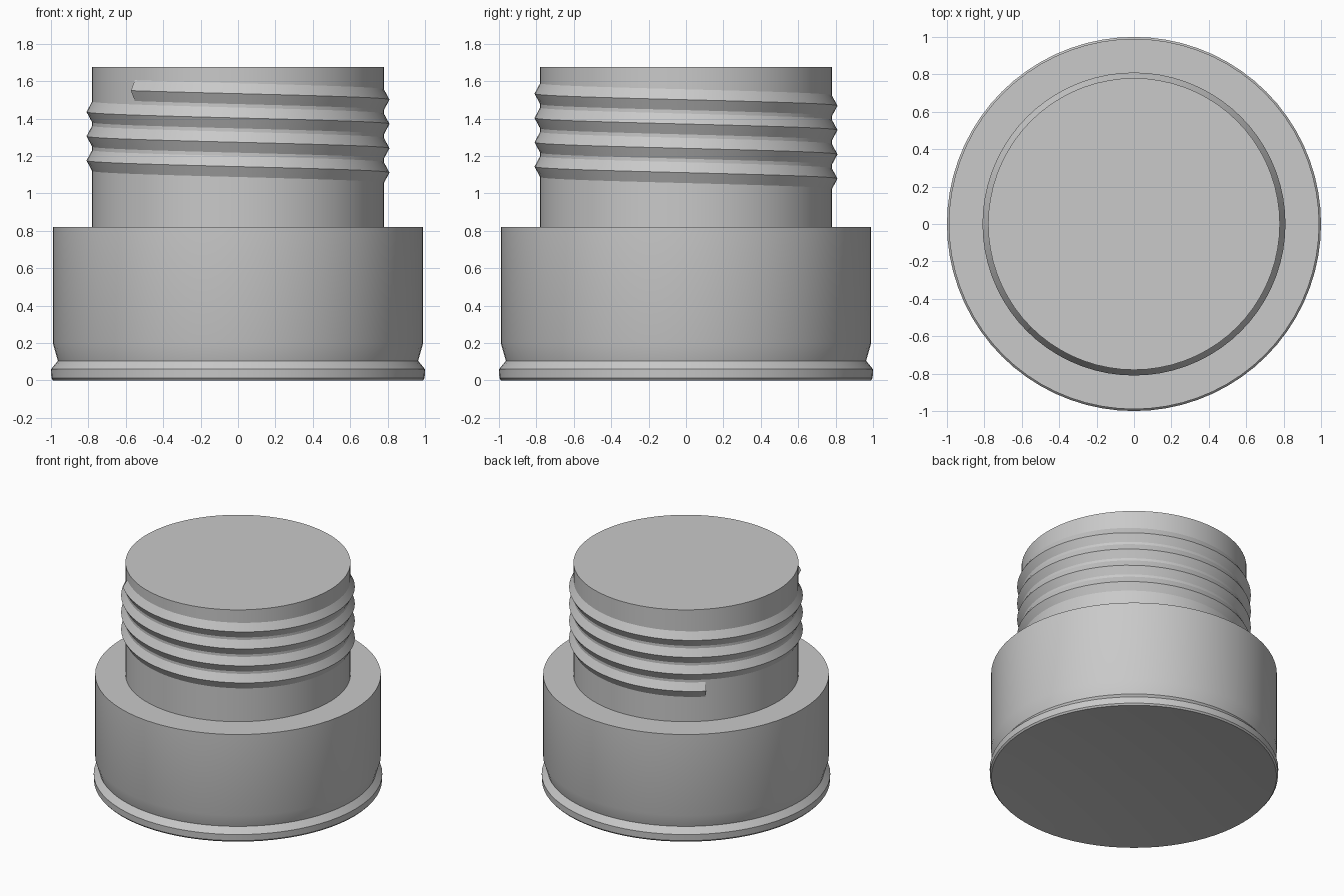
import bpy, bmesh
from math import radians, cos, sin

cube = bpy.data.objects.get("Cube")
if cube:
    bpy.data.objects.remove(cube)

SIDES = 72

grey = bpy.data.materials.new("light grey")
colour = (0.585, 0.585, 0.585, 1)
grey.diffuse_color = colour
grey.use_nodes = True
for node in grey.node_tree.nodes:
    if node.type == 'BSDF_PRINCIPLED':
        node.inputs["Base Color"].default_value = colour


def sweep(name, sections):
    """Skin rings of points and cap both ends."""
    bm = bmesh.new()
    rings = [[bm.verts.new(p) for p in s] for s in sections]
    for a, b in zip(rings, rings[1:]):
        n = len(a)
        for i in range(n):
            j = (i + 1) % n
            bm.faces.new((a[i], a[j], b[j], b[i]))
    bm.faces.new(rings[0])
    bm.faces.new(rings[-1])
    bmesh.ops.recalc_face_normals(bm, faces=bm.faces)
    mesh = bpy.data.meshes.new(name)
    bm.to_mesh(mesh)
    bm.free()
    obj = bpy.data.objects.new(name, mesh)
    bpy.context.collection.objects.link(obj)
    mesh.materials.append(grey)
    bpy.ops.object.select_all(action='DESELECT')
    obj.select_set(True)
    bpy.context.view_layer.objects.active = obj
    bpy.ops.object.shade_smooth_by_angle(angle=radians(25))


def point(r, z, step):
    a = radians(360 / SIDES * step)
    return (r * cos(a), r * sin(a), z)


# Body: dished underside, rimmed base, shoulder and plain neck in one turned profile
DISH_RADIUS, DISH_DEPTH = 0.988, 0.055
dish = [(DISH_RADIUS * t / 10, DISH_DEPTH * (1 - (t / 10) ** 2)) for t in range(1, 11)]
profile = dish + [(0.998, 0.012), (1.0, 0.06), (0.963, 0.105),
                  (0.99, 0.2), (0.99, 0.82), (0.78, 0.82), (0.78, 1.675)]
sweep("body", [[point(r, z, s) for s in range(SIDES)] for r, z in profile])

# Screw thread: triangular section descending around the neck
PITCH, TOP = 0.13, 1.501
first, last = -27, 3 * SIDES + 27
thread = []
for s in range(first, last + 1):
    z = TOP - PITCH * s / SIDES
    thread.append([point(0.775, z + 0.065, s), point(0.81, z, s),
                   point(0.775, z - 0.065, s)])
sweep("screw_thread", thread)
